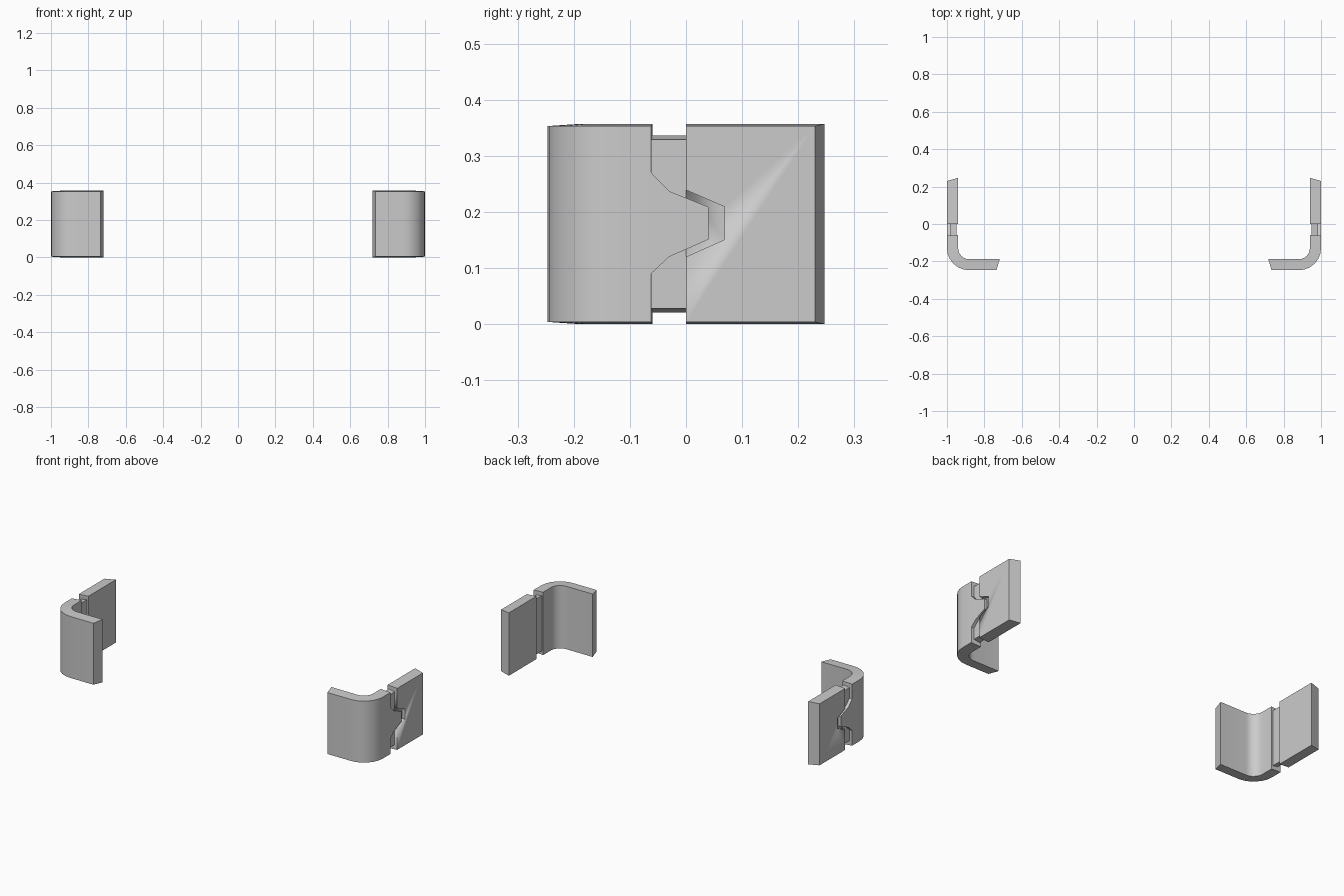
import bpy, bmesh
from math import sin, cos, pi, radians

if "Cube" in bpy.data.objects:
    bpy.data.objects.remove(bpy.data.objects["Cube"])

H, INSET = 0.357, 0.004     # height, and how much the outer face is shortened


def loft(name, rings, mirror=True):
    """Skin a list of equal-length vertex rings and cap both ends."""
    bm = bmesh.new()
    loops = [[bm.verts.new(p) for p in ring] for ring in rings]
    n = len(loops[0])
    for a, b in zip(loops, loops[1:]):
        for i in range(n):
            j = (i + 1) % n
            bm.faces.new((a[i], a[j], b[j], b[i]))
    bm.faces.new(loops[0])
    bm.faces.new(loops[-1])
    bmesh.ops.recalc_face_normals(bm, faces=bm.faces[:])
    mesh = bpy.data.meshes.new(name)
    bm.to_mesh(mesh)
    bm.free()
    for p in mesh.polygons:
        p.use_smooth = True
    mesh.set_sharp_from_angle(angle=radians(25))
    ob = bpy.data.objects.new(name, mesh)
    bpy.context.collection.objects.link(ob)
    if mirror:
        add_mirror(ob)
    return ob


def add_mirror(ob):
    ob.modifiers.new("mirror", 'MIRROR').use_clip = False


def wall(inner, outer, lo=0.0, hi=H, inset=INSET):
    """Four-corner cross-section of a wall from inner and outer plan points."""
    return [(*inner, lo), (*outer, lo + inset), (*outer, hi - inset), (*inner, hi)]


def slab(outline, x0, x1):
    """Rings that push a side-view (y, z) outline along x."""
    return [[(x, y, z) for y, z in outline] for x in (x0, x1)]


# Curved corner leaf: front flange, rounded corner, side wall
stations = [wall((0.718, -0.188), (0.735, -0.247))]
for i in range(7):
    a = -pi / 2 + i * pi / 12
    stations.append(wall((0.882 + 0.058 * cos(a), -0.130 + 0.058 * sin(a)),
                         (0.882 + 0.118 * cos(a), -0.129 + 0.118 * sin(a))))
stations.append(wall((0.94, -0.06), (1.0, -0.062)))
loft("corner_leaf", stations)

# Tongue reaching from the corner leaf across the groove
tongue = [(-0.062, 0.27), (-0.03, 0.237), (0.04, 0.209),
          (0.04, 0.151), (-0.03, 0.12), (-0.062, 0.09)]
loft("tongue", slab(tongue, 0.975, 1.0))

# Recessed neck joining the two leaves
loft("neck", [wall((0.948, y), (0.983, y), 0.021, 0.336, 0.007) for y in (-0.062, 0.0)])

# Rear plate with a notch that receives the tongue
plate = loft("rear_plate", [wall((0.94, 0.0), (1.0, 0.0)),
                            wall((0.94, 0.247), (1.0, 0.23))], mirror=False)
notch = [(-0.02, 0.2475), (0.0, 0.239), (0.069, 0.209),
         (0.069, 0.151), (0.0, 0.12), (-0.02, 0.1115)]
cutter = loft("notch_cutter", slab(notch, 0.983, 1.05), mirror=False)
cutter.hide_render = True
cutter.display_type = 'WIRE'
cut = plate.modifiers.new("notch", 'BOOLEAN')
cut.object = cutter
cut.operation = 'DIFFERENCE'
cut.solver = 'EXACT'
add_mirror(plate)
